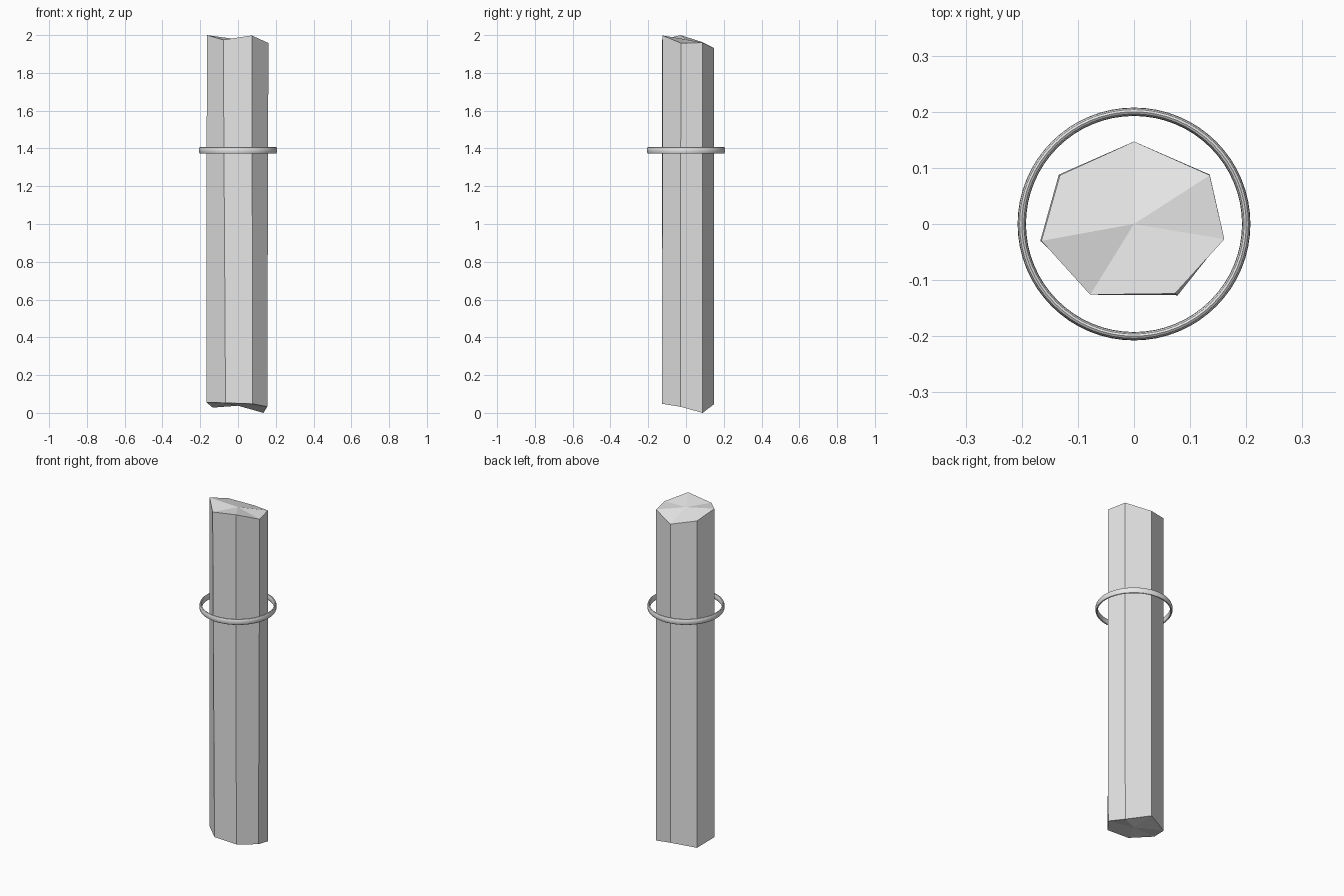
import bpy
import bmesh

cube = bpy.data.objects.get("Cube")
if cube:
    bpy.data.objects.remove(cube, do_unlink=True)

grey = bpy.data.materials.new("light_grey")
grey.use_nodes = True
colour = (0.8, 0.8, 0.8, 1)
grey.diffuse_color = colour
grey.node_tree.nodes["Principled BSDF"].inputs["Base Color"].default_value = colour


def finish(bm, name):
    bmesh.ops.recalc_face_normals(bm, faces=bm.faces)
    mesh = bpy.data.meshes.new(name)
    bm.to_mesh(mesh)
    bm.free()
    mesh.materials.append(grey)
    obj = bpy.data.objects.new(name, mesh)
    bpy.context.collection.objects.link(obj)
    return obj


# Seven-sided pillar with roughly broken ends, corners counter-clockwise from the back
top = [(0, .147, 1.932), (.135, .087, 1.96), (.161, -.027, 1.958), (.073, -.124, 1.998),
       (-.078, -.126, 1.975), (-.165, -.03, 2.0), (-.132, .087, 1.963)]
bottom = [(0, .147, .045), (.135, .088, 0), (.155, -.03, .033), (.078, -.127, .048),
          (-.066, -.126, .053), (-.167, -.03, .056), (-.134, .088, .028)]

bm = bmesh.new()
rings = [[bm.verts.new(p) for p in ring] for ring in (bottom, top)]
centres = [bm.verts.new((0, 0, .038)), bm.verts.new((0, 0, 1.977))]
count = len(top)
for i in range(count):
    j = (i + 1) % count
    bm.faces.new((rings[0][i], rings[0][j], rings[1][j], rings[1][i]))
    for ring, centre in zip(rings, centres):
        bm.faces.new((ring[i], ring[j], centre))
finish(bm, "pillar")

# Floating band: a torus with a tall, thin oval section
bpy.ops.mesh.primitive_torus_add(major_radius=0.2, minor_radius=0.0075,
                                 major_segments=64, minor_segments=12,
                                 location=(0, 0, 1.39))
band = bpy.context.object
band.name = "floating_ring"
band.scale.z = 2.4
bpy.ops.object.transform_apply(location=False, rotation=False, scale=True)
band.data.materials.append(grey)
bpy.ops.object.shade_smooth_by_angle()
